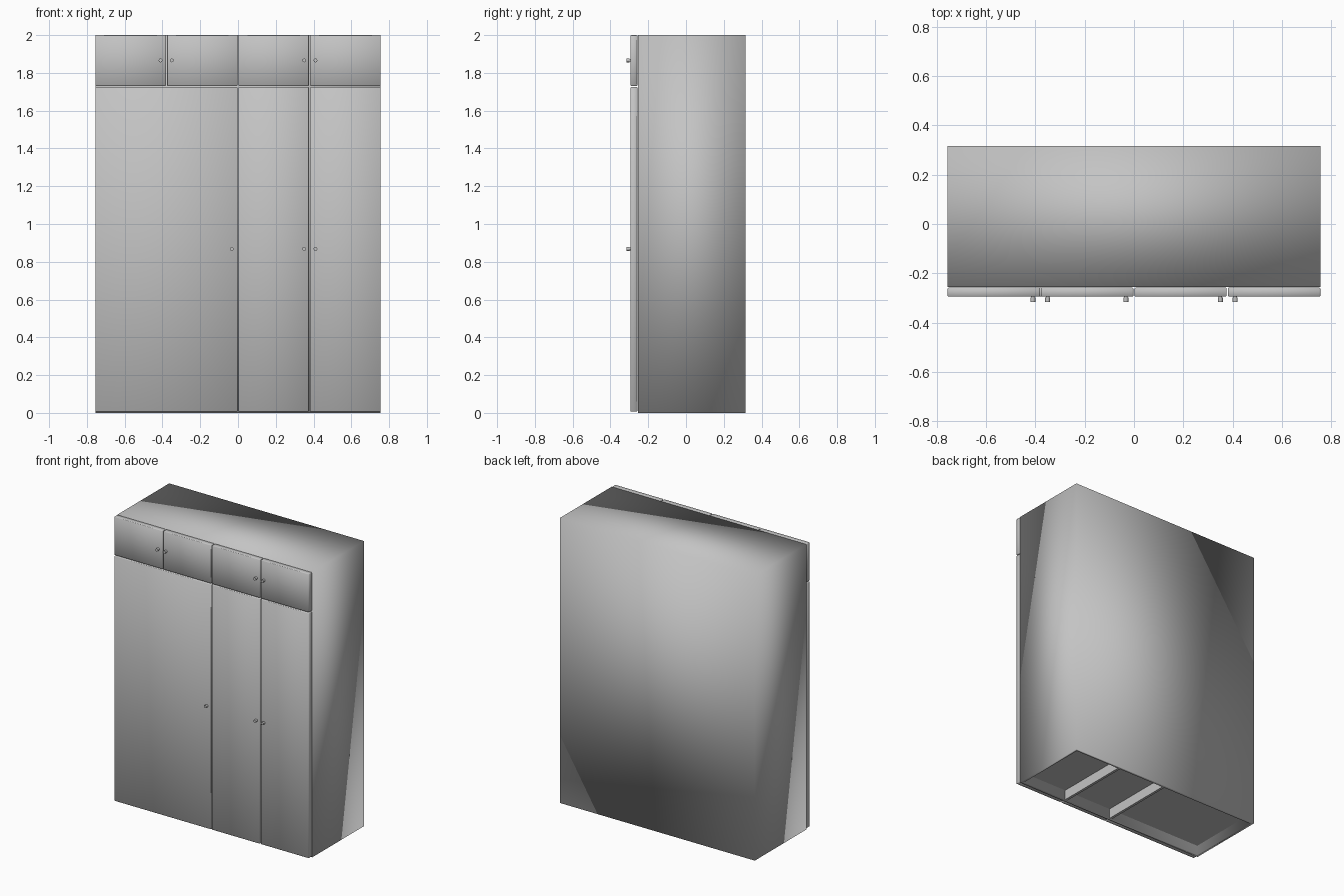
import bpy, bmesh, math
from mathutils import Matrix, Vector

cube = bpy.data.objects.get("Cube")
if cube:
    bpy.data.objects.remove(cube, do_unlink=True)

# Single painted finish
grey = bpy.data.materials.new("warm_grey_paint")
grey.use_nodes = True
colour = (0.55, 0.55, 0.55, 1)
grey.diffuse_color = colour
grey.node_tree.nodes["Principled BSDF"].inputs["Base Color"].default_value = colour

HALF_W, BACK, FRONT, TOP = 0.755, 0.316, -0.255, 2.0
WALL, PLINTH = 0.018, 0.07
DOOR_BACK, DOOR_FRONT, GAP = -0.258, -0.294, 0.003
SPLIT = 1.728
THIRD = 0.378


def add_object(name, bm, smooth=False):
    bmesh.ops.recalc_face_normals(bm, faces=bm.faces)
    for f in bm.faces:
        f.smooth = smooth
    mesh = bpy.data.meshes.new(name)
    bm.to_mesh(mesh)
    bm.free()
    mesh.materials.append(grey)
    obj = bpy.data.objects.new(name, mesh)
    bpy.context.collection.objects.link(obj)
    return obj


def box_mesh(low, high):
    low, high = Vector(low), Vector(high)
    bm = bmesh.new()
    scale = Matrix.Diagonal((*(high - low), 1))
    bmesh.ops.create_cube(bm, size=1, matrix=Matrix.Translation((low + high) / 2) @ scale)
    return bm


# Carcass: smooth shell, open underneath, with wall thickness
bm = box_mesh((-HALF_W, FRONT, 0), (HALF_W, BACK, TOP))
underside = [f for f in bm.faces if f.calc_center_median().z < 0.01]
bmesh.ops.delete(bm, geom=underside, context='FACES_ONLY')
carcass = add_object("carcass", bm, True)
shell = carcass.modifiers.new("walls", 'SOLIDIFY')
shell.thickness = WALL
shell.offset = -1
shell.use_even_offset = True

# Raised floor and the dividers that reach the ground
inner = HALF_W - WALL / 2
add_object("floor_panel", box_mesh((-inner, FRONT + WALL / 2, PLINTH),
                                   (inner, BACK - WALL / 2, PLINTH + WALL)))
for name, x in (("centre_divider", 0), ("left_divider", THIRD)):
    add_object(name, box_mesh((x - WALL / 2, FRONT + WALL / 2, 0),
                              (x + WALL / 2, BACK - WALL / 2, SPLIT)))


def door(name, x0, x1, z0, z1):
    obj = add_object(name, box_mesh((x0, DOOR_FRONT, z0), (x1, DOOR_BACK, z1)), True)
    bevel = obj.modifiers.new("soft_edge", 'BEVEL')
    bevel.width = 0.003
    bevel.segments = 1


def knob(name, x, z):
    bm = bmesh.new()
    turn = Matrix.Rotation(math.pi / 2, 4, 'X')
    # stem and head
    for radius, y0, y1 in ((0.007, -0.316, -0.29), (0.01, -0.316, -0.298)):
        bmesh.ops.create_cone(bm, cap_ends=True, segments=16, radius1=radius, radius2=radius,
                              depth=y1 - y0,
                              matrix=Matrix.Translation((x, (y0 + y1) / 2, z)) @ turn)
    obj = add_object(name, bm)
    bpy.ops.object.select_all(action='DESELECT')
    obj.select_set(True)
    bpy.context.view_layer.objects.active = obj
    bpy.ops.object.shade_smooth_by_angle(angle=math.radians(40))


# Upper row of four cupboard doors, lower row of one wide and two narrow doors
rows = (
    ("upper", (-HALF_W, -THIRD, 0, THIRD, HALF_W), SPLIT + GAP, TOP,
     (-0.41, -0.35, 0.35, 0.41), 1.866),
    ("lower", (-HALF_W, 0, THIRD, HALF_W), 0.007, SPLIT - GAP,
     (-0.033, 0.35, 0.41), 0.868),
)
for row, edges, z0, z1, knobs, knob_z in rows:
    for i, (a, b) in enumerate(zip(edges, edges[1:]), 1):
        x0 = a if a == -HALF_W else a + GAP
        x1 = b if b == HALF_W else b - GAP
        door(f"{row}_door_{i}", x0, x1, z0, z1)
    for i, x in enumerate(knobs, 1):
        knob(f"{row}_knob_{i}", x, knob_z)
